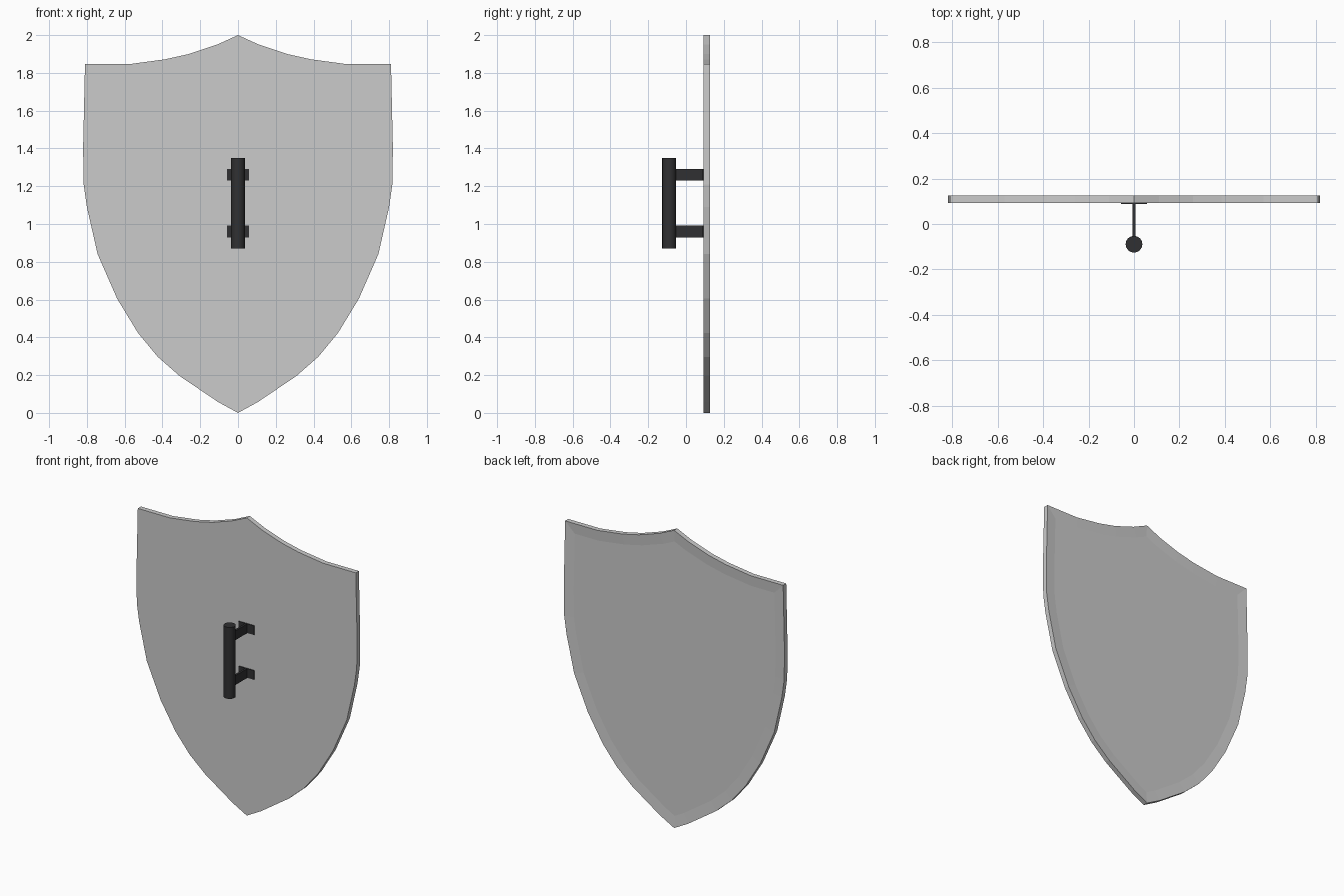
import bpy, bmesh

if "Cube" in bpy.data.objects:
    bpy.data.objects.remove(bpy.data.objects["Cube"])

dark = bpy.data.materials.new("dark_grip")
dark.diffuse_color = (0.03, 0.03, 0.032, 1)
dark.use_nodes = True
dark.node_tree.nodes["Principled BSDF"].inputs["Base Color"].default_value = dark.diffuse_color


def add_mesh(name, bm, mat=None):
    bmesh.ops.recalc_face_normals(bm, faces=bm.faces)
    me = bpy.data.meshes.new(name)
    bm.to_mesh(me)
    bm.free()
    ob = bpy.data.objects.new(name, me)
    bpy.context.collection.objects.link(ob)
    if mat:
        me.materials.append(mat)
    return ob


def box(name, x, y, z):
    bm = bmesh.new()
    bmesh.ops.create_cube(bm, size=1)
    for v in bm.verts:
        for i, (lo, hi) in enumerate((x, y, z)):
            v.co[i] = lo if v.co[i] < 0 else hi
    return add_mesh(name, bm, dark)


# Shield plate: right half of the outline, mirrored, then extruded
FRONT, BACK = 0.093, 0.126
half = [(0, 2.0), (0.11, 1.95), (0.26, 1.90), (0.385, 1.872), (0.57, 1.847),
        (0.81, 1.847), (0.82, 1.40), (0.817, 1.21), (0.80, 1.09),
        (0.743, 0.84), (0.64, 0.605), (0.53, 0.424), (0.425, 0.297),
        (0.31, 0.196), (0.106, 0.058), (0, 0)]
outline = half + [(-x, z) for x, z in half[-2:0:-1]]
bm = bmesh.new()
face = bm.faces.new([bm.verts.new((x, FRONT, z)) for x, z in outline])
ext = bmesh.ops.extrude_face_region(bm, geom=[face], use_keep_orig=True)
for v in (g for g in ext["geom"] if isinstance(g, bmesh.types.BMVert)):
    v.co.y = BACK
bmesh.ops.recalc_face_normals(bm, faces=bm.faces)

# Shallow recessed panel leaving a rim on the outer side
panel = next(f for f in bm.faces if f.normal.y > 0.9)
bmesh.ops.inset_region(bm, faces=[panel], thickness=0.07, use_even_offset=True)
for v in panel.verts:
    v.co.y = BACK - 0.005
add_mesh("shield_plate", bm)

# Round grip bar
bm = bmesh.new()
bmesh.ops.create_cone(bm, cap_ends=True, segments=16, radius1=0.037,
                      radius2=0.037, depth=0.48)
bmesh.ops.translate(bm, verts=bm.verts, vec=(0, -0.089, 1.11))
grip = add_mesh("grip_bar", bm, dark)
bpy.context.view_layer.objects.active = grip
grip.select_set(True)
bpy.ops.object.shade_smooth_by_angle()

# Two T-shaped brackets joining grip and plate
for side, z in (("upper", 1.261), ("lower", 0.96)):
    span = (z - 0.031, z + 0.031)
    box(side + "_bracket_web", (-0.007, 0.007), (-0.06, 0.09), span)
    box(side + "_bracket_flange", (-0.057, 0.057), (0.088, FRONT), span)
